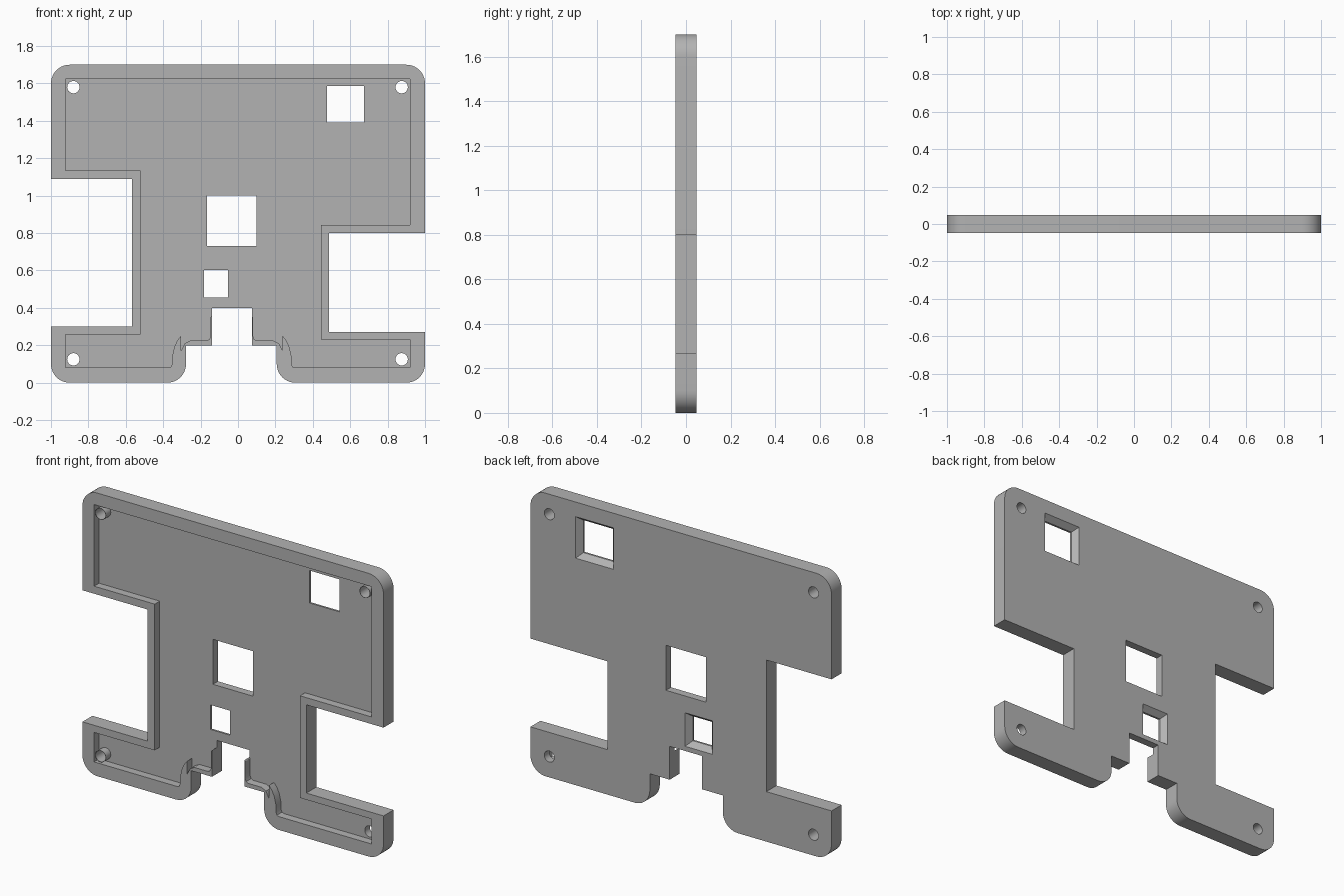
import bpy, bmesh, math
from mathutils import Vector

if "Cube" in bpy.data.objects:
    bpy.data.objects.remove(bpy.data.objects["Cube"])

HALF = 0.0475   # half the panel thickness
FLOOR = 0.0     # depth of the recess floor

grey = bpy.data.materials.new("plain grey")
grey.use_nodes = True
colour = (0.45, 0.45, 0.45, 1)
grey.diffuse_color = colour
grey.node_tree.nodes["Principled BSDF"].inputs["Base Color"].default_value = colour


def rounded(points, steps=10):
    """Outline in x, z; a third value rounds that corner."""
    out = []
    for i, p in enumerate(points):
        here = Vector(p[:2])
        if len(p) == 2:
            out.append(here)
            continue
        a = (Vector(points[i - 1][:2]) - here).normalized()
        b = (Vector(points[(i + 1) % len(points)][:2]) - here).normalized()
        centre = here + (a + b) * p[2]
        for k in range(steps + 1):
            t = math.pi / 2 * k / steps
            out.append(centre - p[2] * (b * math.cos(t) + a * math.sin(t)))
    return out


def circle(x, z, r, n=32):
    return [(x + r * math.cos(2 * math.pi * i / n),
             z + r * math.sin(2 * math.pi * i / n)) for i in range(n)]


def rect(x0, x1, z0, z1, grow=0.0):
    return [(x0 - grow, z0 - grow), (x1 + grow, z0 - grow),
            (x1 + grow, z1 + grow), (x0 - grow, z1 + grow)]


def loft(name, sections, ring=False):
    """Join outlines placed at successive depths (y, outline)."""
    bm = bmesh.new()
    loops = [[bm.verts.new((p[0], y, p[1])) for p in pts] for y, pts in sections]
    pairs = list(zip(loops, loops[1:]))
    if ring:
        pairs.append((loops[-1], loops[0]))
    else:
        bm.faces.new(loops[0])
        bm.faces.new(loops[-1])
    for lo, hi in pairs:
        for i in range(len(lo)):
            j = (i + 1) % len(lo)
            bm.faces.new((lo[i], lo[j], hi[j], hi[i]))
    bmesh.ops.recalc_face_normals(bm, faces=bm.faces)
    mesh = bpy.data.meshes.new(name)
    bm.to_mesh(mesh)
    bm.free()
    mesh.materials.append(grey)
    obj = bpy.data.objects.new(name, mesh)
    bpy.context.collection.objects.link(obj)
    return obj


def smooth(obj):
    bpy.ops.object.select_all(action="DESELECT")
    obj.select_set(True)
    bpy.context.view_layer.objects.active = obj
    bpy.ops.object.shade_smooth_by_angle(angle=math.radians(30))


# Panel outline with side cut-outs and the stepped bottom notch
outline = rounded([
    (-1, 1.7, 0.1), (-1, 1.09), (-0.567, 1.09), (-0.567, 0.3), (-1, 0.3),
    (-1, 0, 0.1), (-0.278, 0, 0.1), (-0.278, 0.2), (-0.14, 0.2), (-0.14, 0.4),
    (0.075, 0.4), (0.075, 0.2), (0.207, 0.2), (0.207, 0, 0.1), (1, 0, 0.1),
    (1, 0.27), (0.487, 0.27), (0.487, 0.8), (1, 0.8), (1, 1.7, 0.1)])
panel = loft("panel", [(-HALF, outline), (HALF, outline)])

# Front recess that leaves the raised rim
MID = -0.033


def hook(side):
    """Recess edge beside the notch, from the foot up to the notch."""
    pts = [(0.338, 0.08), (0.325, 0.085), (0.319, 0.1), (0.319, 0.14),
           (0.308, 0.19), (0.292, 0.225), (0.272, 0.25), (0.272, 0.17),
           (0.252, 0.21), (0.222, 0.225), (0.135, 0.225), (0.12, 0.232),
           (0.113, 0.25), (0.113, 0.35), (0.106, 0.36)]
    return [(MID + side * x, z) for x, z in pts]


recess = [(-0.923, 1.625), (-0.923, 1.135), (-0.52, 1.135), (-0.52, 0.257),
          (-0.923, 0.257), (-0.923, 0.08)] + hook(-1) + hook(1)[::-1] + [
          (0.92, 0.08), (0.92, 0.23), (0.445, 0.23), (0.445, 0.843),
          (0.92, 0.843), (0.92, 1.625)]
cutters = [loft("recess_cutter", [(-0.1, recess), (FLOOR, recess)])]

# Windows: one straight, two flared towards the back
middle = rect(-0.167, 0.1, 0.73, 1.0)
cutters.append(loft("window_cutter", [(-0.1, middle), (0.1, middle)]))
for box in ((0.475, 0.673, 1.39, 1.585), (-0.182, -0.054, 0.455, 0.602)):
    cutters.append(loft("flared_cutter", [
        (-0.1, rect(*box)), (0.012, rect(*box)),
        (HALF, rect(*box, 0.027)), (0.1, rect(*box, 0.027))]))

# Screw holes
holes = [(-0.88, 1.58), (0.875, 1.58), (-0.88, 0.125), (0.875, 0.125)]
for x, z in holes:
    ring = circle(x, z, 0.033)
    cutters.append(loft("hole_cutter", [(-0.1, ring), (0.1, ring)]))

for cutter in cutters:
    cutter.hide_render = True
    mod = panel.modifiers.new("cut", "BOOLEAN")
    mod.operation = "DIFFERENCE"
    mod.solver = "EXACT"
    mod.object = cutter
bpy.context.view_layer.update()
cut = bpy.data.meshes.new_from_object(
    panel.evaluated_get(bpy.context.evaluated_depsgraph_get()))
panel.modifiers.clear()
panel.data = cut
for cutter in cutters:
    bpy.data.objects.remove(cutter)
smooth(panel)

# Thin sleeves standing on the recess floor around the screw holes
for x, z in holes[:3]:
    outer, inner = circle(x, z, 0.035), circle(x, z, 0.033)
    smooth(loft("screw_sleeve", [(-HALF, outer), (FLOOR, outer),
                                 (FLOOR, inner), (-HALF, inner)], ring=True))
